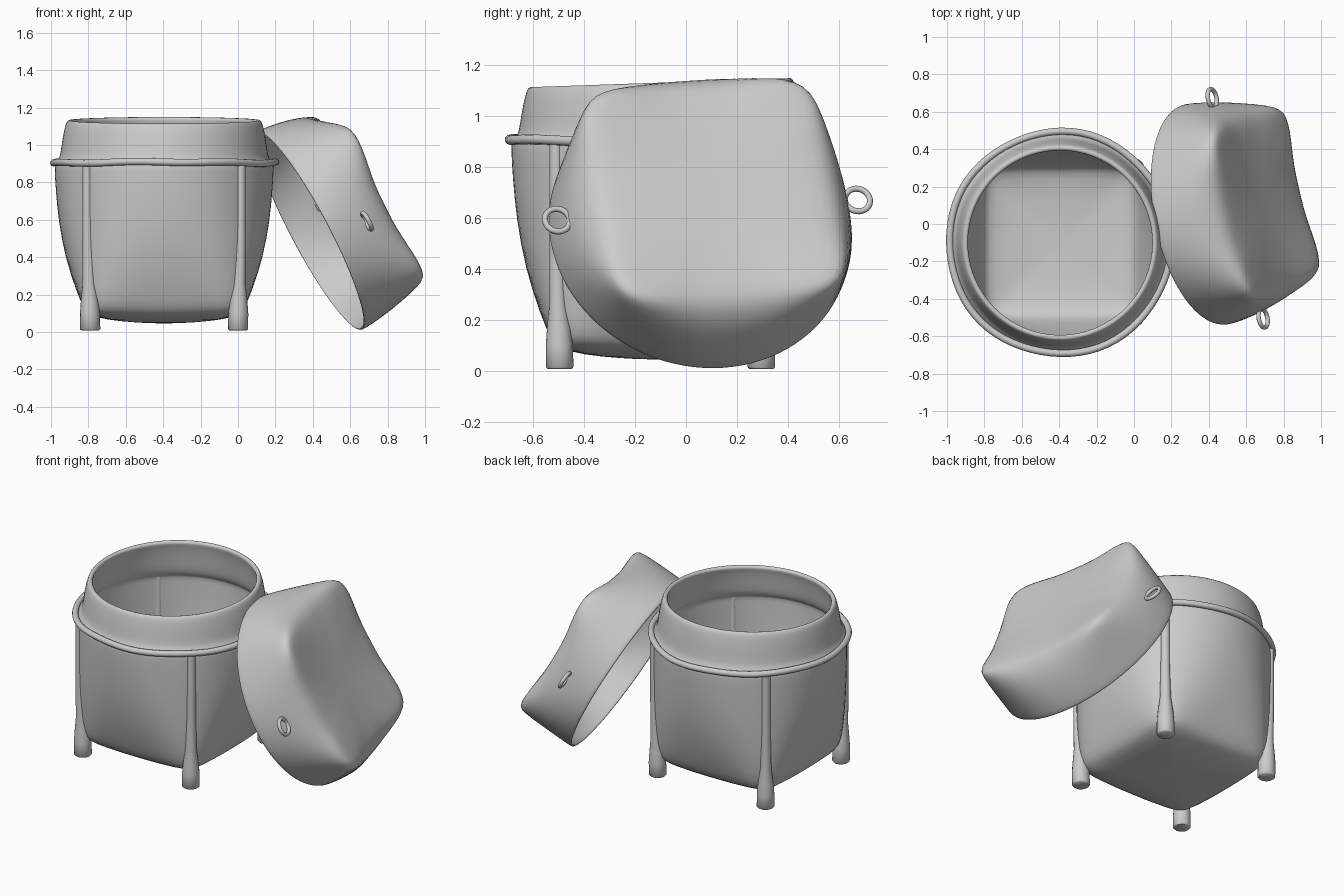
import bpy, bmesh, math
from mathutils import Matrix, Vector

cube = bpy.data.objects.get("Cube")
if cube:
    bpy.data.objects.remove(cube, do_unlink=True)

GREY = (0.6, 0.6, 0.6, 1)
mat = bpy.data.materials.new("warm_grey")
mat.use_nodes = True
mat.diffuse_color = GREY
mat.node_tree.nodes["Principled BSDF"].inputs["Base Color"].default_value = GREY
SEGS = 48


def finish(name, bm, matrix):
    mesh = bpy.data.meshes.new(name)
    bm.to_mesh(mesh)
    bm.free()
    for p in mesh.polygons:
        p.use_smooth = True
    mesh.materials.append(mat)
    obj = bpy.data.objects.new(name, mesh)
    obj.matrix_world = matrix
    bpy.context.collection.objects.link(obj)
    return obj


def outline(mid, corner):
    """Superellipse through a side midpoint and a corner; yields x, y, cornerness."""
    p = math.log(2) / math.log(mid / corner)
    for j in range(SEGS):
        a = 2 * math.pi * j / SEGS
        c, s = math.cos(a), math.sin(a)
        r = mid / (abs(c) ** p + abs(s) ** p) ** (1 / p)
        yield r * c, r * s, math.sin(2 * a) ** 4


def loft(name, sections, matrix, bottom=None, top=None, wall=0.02, tilt=None):
    """Skin sections (height, mid, corner, corner lift), then give it a wall."""
    bm = bmesh.new()
    rings = []
    for h, mid, corner, lift in sections:
        ring = []
        for x, y, k in outline(mid, corner):
            z = h + lift * k
            ring.append(bm.verts.new((x, y, z + (tilt(y, z) if tilt else 0))))
        rings.append(ring)
    for lo, hi in zip(rings, rings[1:]):
        for j in range(SEGS):
            k = (j + 1) % SEGS
            bm.faces.new((lo[j], lo[k], hi[k], hi[j]))
    for height, ring, flip in ((bottom, rings[0], True), (top, rings[-1], False)):
        if height is not None:
            pole = bm.verts.new((0, 0, height))
            for j in range(SEGS):
                a, b = ring[j], ring[(j + 1) % SEGS]
                bm.faces.new((b, a, pole) if flip else (a, b, pole))
    obj = finish(name, bm, matrix)
    solid = obj.modifiers.new("wall", 'SOLIDIFY')
    solid.thickness = wall
    solid.offset = -1
    sub = obj.modifiers.new("smooth", 'SUBSURF')
    sub.levels = sub.render_levels = 1
    return obj


def tube(name, path, matrix, sides=16, closed=False, up=Vector((0, 0, 1))):
    """Sweep a circle along (point, radius) pairs."""
    bm = bmesh.new()
    rings, n = [], len(path)
    for i, (pt, r) in enumerate(path):
        a = path[(i - 1) % n if closed else max(i - 1, 0)][0]
        b = path[(i + 1) % n if closed else min(i + 1, n - 1)][0]
        t = (b - a).normalized()
        side = t.cross(up).normalized()
        other = side.cross(t)
        angles = [2 * math.pi * k / sides for k in range(sides)]
        rings.append([bm.verts.new(pt + r * (math.cos(g) * side + math.sin(g) * other))
                      for g in angles])
    for i in range(n if closed else n - 1):
        lo, hi = rings[i], rings[(i + 1) % n]
        for k in range(sides):
            m = (k + 1) % sides
            bm.faces.new((lo[k], lo[m], hi[m], hi[k]))
    if not closed:
        bm.faces.new(rings[0])
        bm.faces.new(rings[-1])
    bmesh.ops.recalc_face_normals(bm, faces=bm.faces)
    return finish(name, bm, matrix)


def circle_path(radius, tube_radius, count, wave=0.0):
    path = []
    for i in range(count):
        a = 2 * math.pi * i / count
        r = radius + wave * math.sin(5 * a + 1)
        z = wave * (math.sin(3 * a) + math.sin(7 * a + 2)) * 0.7
        path.append((Vector((r * math.cos(a), r * math.sin(a), z)), tube_radius))
    return path


def rounded(h, r):
    return (h, r, r / math.sqrt(2), 0)


# Basket: square sagging base rising into a round shoulder and neck
basket_at = Matrix.Translation((-0.395, -0.10, 0))
body = [(0.05, 0.15, 0.142, 0), (0.065, 0.31, 0.295, 0), (0.09, 0.395, 0.375, 0.01),
        (0.125, 0.43, 0.395, 0.01), (0.22, 0.47, 0.405, 0), (0.4, 0.53, 0.413, 0),
        (0.6, 0.566, 0.416, 0), (0.75, 0.58, 0.416, 0), rounded(0.88, 0.588),
        rounded(0.905, 0.585), rounded(0.925, 0.56), rounded(0.98, 0.552),
        rounded(1.06, 0.54), rounded(1.115, 0.527), rounded(1.138, 0.515)]
loft("basket_body", body, basket_at, bottom=0.045, wall=0.03,
     tilt=lambda y, z: 0.035 * y * max(0, z - 0.9) / 0.24)

# Slightly wavy band around the shoulder
tube("shoulder_band", circle_path(0.594, 0.019, 72, 0.004),
     basket_at @ Matrix.Translation((0, 0, 0.907)), 12, True)

# Corner legs, thinning into ribs that climb to the band
for sx, xname in ((-1, "right"), (1, "left")):
    for sy, yname in ((-1, "front"), (1, "back")):
        path = [(Vector((sx * d, sy * d, z)), r) for z, d, r in (
            (0.008, 0.395, 0.046), (0.016, 0.395, 0.054), (0.1, 0.397, 0.053),
            (0.17, 0.398, 0.047), (0.26, 0.402, 0.034), (0.5, 0.408, 0.028),
            (0.89, 0.41, 0.026))]
        leg = tube(f"{yname}_{xname}_leg", path, basket_at, up=Vector((0, 1, 0)))
        bpy.ops.object.select_all(action='DESELECT')
        leg.select_set(True)
        bpy.context.view_layer.objects.active = leg
        bpy.ops.object.shade_smooth_by_angle(angle=math.radians(50))

# Lid: round opening, pillow-like square top, leaning on the basket
normal = Vector((0.87, 0.17, 0.46)).normalized()
across = Vector((-0.227, 0.971, 0.064))
across = (across - normal * across.dot(normal)).normalized()
upward = normal.cross(across)
lid_at = Matrix.Translation((0.38, 0.05, 0.54)) @ Matrix(
    (across, upward, normal)).transposed().to_4x4()
lid = [rounded(0, 0.60), rounded(0.02, 0.602), (0.1, 0.592, 0.428, 0),
       (0.2, 0.568, 0.432, 0), (0.28, 0.535, 0.436, 0.02), (0.33, 0.495, 0.438, 0.04),
       (0.355, 0.45, 0.425, 0.035), (0.362, 0.38, 0.36, 0.02),
       (0.36, 0.25, 0.225, 0.005), (0.357, 0.1, 0.08, 0)]
loft("lid", lid, lid_at, top=0.356, wall=0.014)

# Ring loops on two opposite sides of the lid
for sign, side in ((1, "back"), (-1, "front")):
    tube(f"{side}_lid_loop", circle_path(0.05, 0.012, 28),
         lid_at @ Matrix.Translation((sign * 0.605, 0, 0.2)), 10, True)
